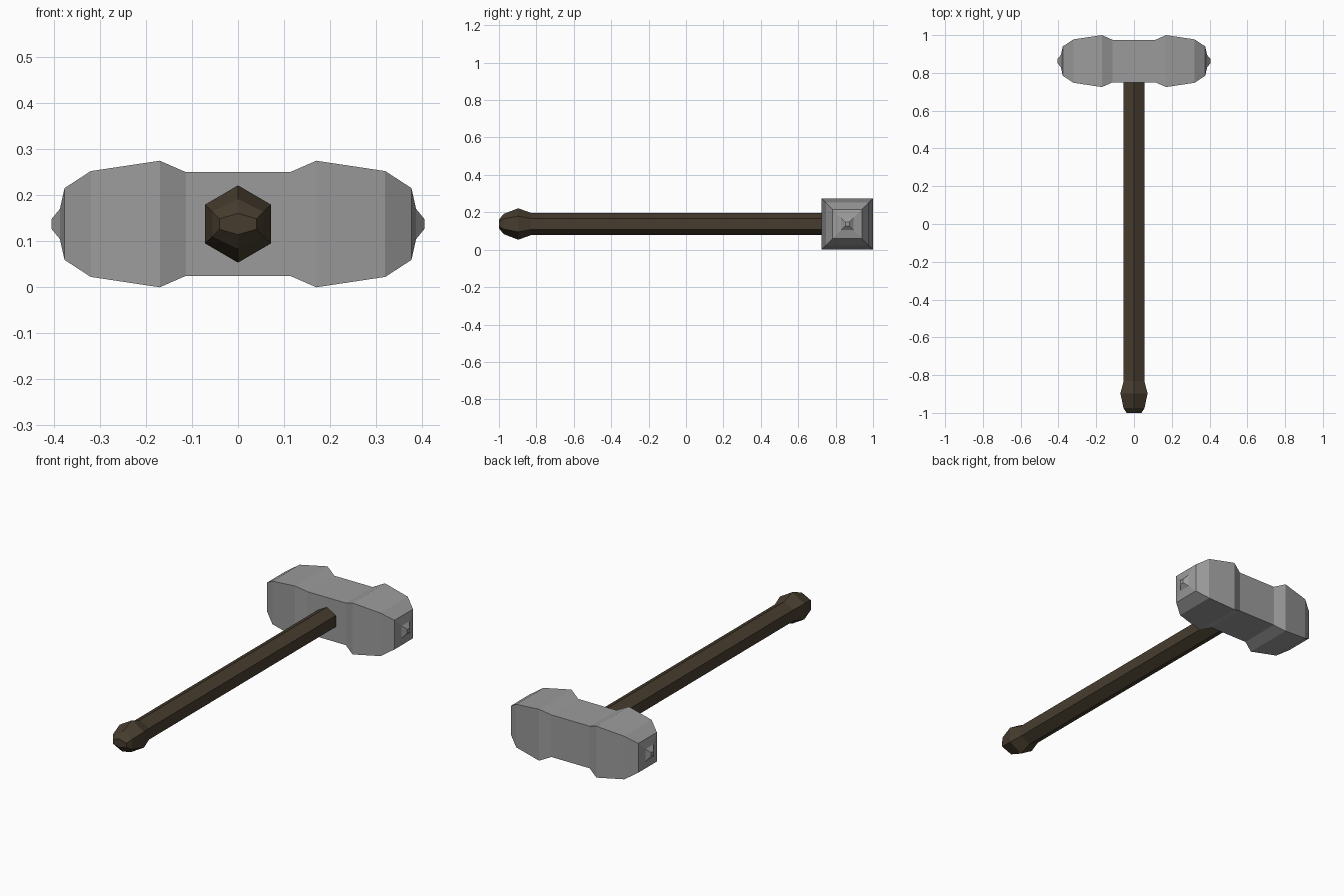
import bpy, bmesh, math
from mathutils import Vector

if "Cube" in bpy.data.objects:
    bpy.data.objects.remove(bpy.data.objects["Cube"])

CZ = 0.1375   # height of the handle axis and head centre
HY = 0.8625   # head centre in y


def loft(name, rings, color):
    """Skin a closed solid through a list of equal-length point rings."""
    bm = bmesh.new()
    loops = [[bm.verts.new(p) for p in ring] for ring in rings]
    n = len(loops[0])
    for a, b in zip(loops, loops[1:]):
        for i in range(n):
            j = (i + 1) % n
            bm.faces.new((a[i], a[j], b[j], b[i]))
    bm.faces.new(loops[0])
    bm.faces.new(loops[-1])
    bmesh.ops.recalc_face_normals(bm, faces=bm.faces)
    mesh = bpy.data.meshes.new(name)
    bm.to_mesh(mesh)
    bm.free()
    mat = bpy.data.materials.new(name + "_material")
    mat.diffuse_color = color
    mat.use_nodes = True
    mat.node_tree.nodes["Principled BSDF"].inputs["Base Color"].default_value = mat.diffuse_color
    mesh.materials.append(mat)
    obj = bpy.data.objects.new(name, mesh)
    bpy.context.collection.objects.link(obj)
    return obj


def square(x, h):
    return [Vector((x, HY + sy * h, CZ + sz * h))
            for sy, sz in ((-1, -1), (1, -1), (1, 1), (-1, 1))]


def hexagon(y, rx, rz):
    return [Vector((rx * math.sin(k * math.pi / 3), y, CZ + rz * math.cos(k * math.pi / 3)))
            for k in range(6)]


# Head: square sections from the neck out to the end nub, mirrored in x
half = [(0.113, 0.1125), (0.17, 0.1375), (0.32, 0.115), (0.377, 0.078),
        (0.387, 0.033), (0.405, 0.011)]
profile = [(-x, h) for x, h in reversed(half)] + half
loft("hammer_head", [square(x, h) for x, h in profile], (0.33, 0.33, 0.33, 1))

# Handle: hexagonal shaft with a swollen pommel
loft("handle", [hexagon(y, rx, rz) for y, rx, rz in (
    (-1.0, 0.046, 0.023), (-0.975, 0.064, 0.054), (-0.897, 0.083, 0.084),
    (-0.83, 0.063, 0.060), (0.80, 0.063, 0.060))], (0.062, 0.046, 0.028, 1))
